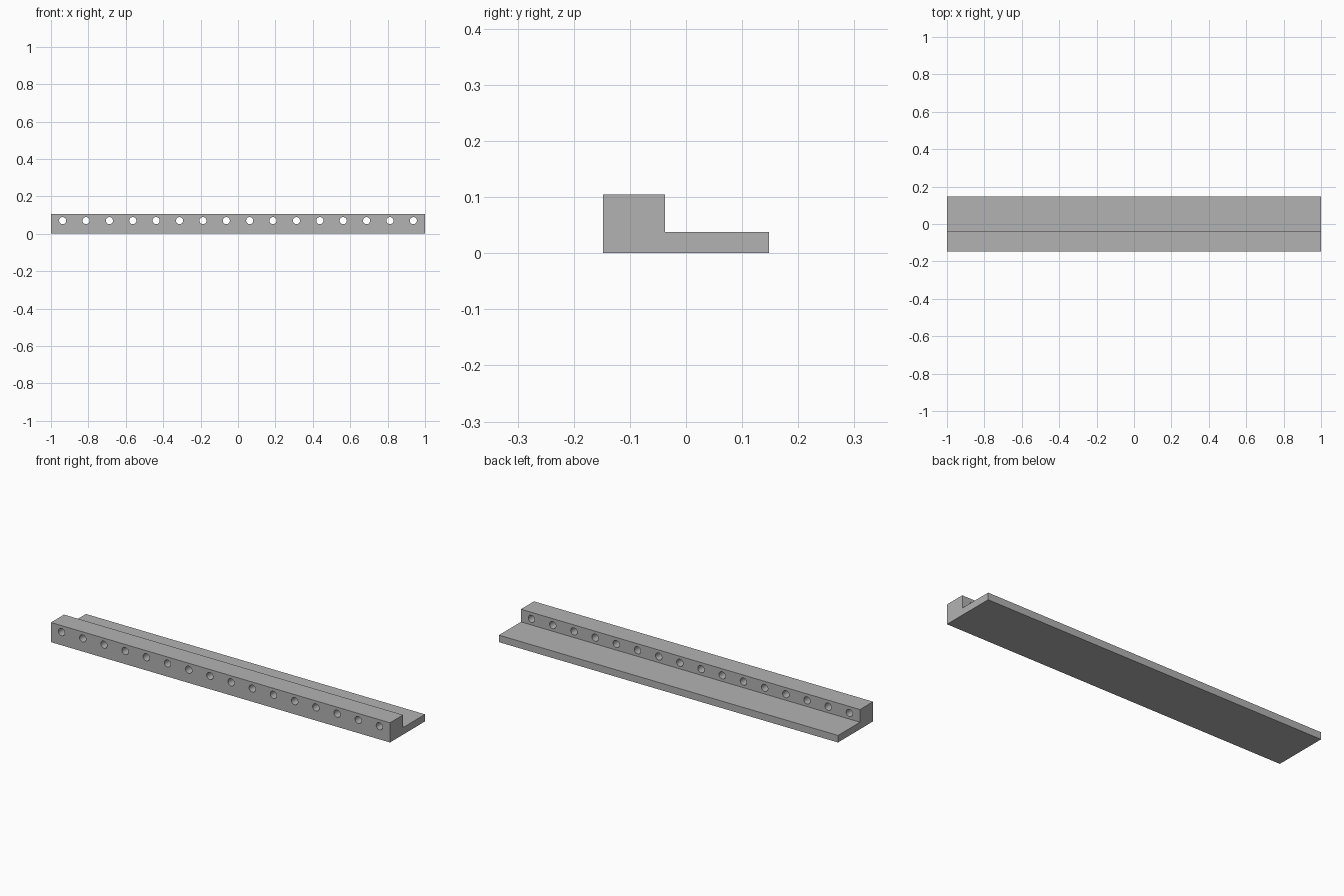
import bpy
import bmesh
import math
from mathutils import Matrix, Vector

default_cube = bpy.data.objects.get("Cube")
if default_cube:
    bpy.data.objects.remove(default_cube, do_unlink=True)

LENGTH = 2.0
FRONT, STEP, BACK = -0.1475, -0.0375, 0.1475
RAIL_TOP, LEDGE_TOP = 0.105, 0.0375
HOLE_COUNT, HOLE_PITCH = 16, 0.125
HOLE_Z, HOLE_RADIUS = 0.07, 0.019

grey = bpy.data.materials.new("plain grey")
grey.use_nodes = True
grey.diffuse_color = (0.448, 0.448, 0.448, 1)
grey.node_tree.nodes["Principled BSDF"].inputs["Base Color"].default_value = grey.diffuse_color


def add_object(name, bm):
    bmesh.ops.recalc_face_normals(bm, faces=bm.faces)
    mesh = bpy.data.meshes.new(name)
    bm.to_mesh(mesh)
    bm.free()
    mesh.materials.append(grey)
    obj = bpy.data.objects.new(name, mesh)
    bpy.context.collection.objects.link(obj)
    return obj


# L-shaped bar: tall rail at the front, low ledge behind
profile = [(FRONT, 0), (BACK, 0), (BACK, LEDGE_TOP),
           (STEP, LEDGE_TOP), (STEP, RAIL_TOP), (FRONT, RAIL_TOP)]
bm = bmesh.new()
end = bm.faces.new([bm.verts.new((-LENGTH / 2, y, z)) for y, z in profile])
side = bmesh.ops.extrude_face_region(bm, geom=[end], use_keep_orig=True)
bmesh.ops.translate(bm, vec=Vector((LENGTH, 0, 0)),
                    verts=[v for v in side["geom"] if isinstance(v, bmesh.types.BMVert)])
bar = add_object("stepped_bar", bm)

# Row of cylinders that drill through the rail
bm = bmesh.new()
for i in range(HOLE_COUNT):
    x = (i - (HOLE_COUNT - 1) / 2) * HOLE_PITCH
    place = Matrix.Translation((x, (FRONT + STEP) / 2, HOLE_Z)) @ Matrix.Rotation(math.pi / 2, 4, "X")
    bmesh.ops.create_cone(bm, cap_ends=True, segments=32, radius1=HOLE_RADIUS,
                          radius2=HOLE_RADIUS, depth=0.2, matrix=place)
cutter = add_object("hole_cutter", bm)
cutter.hide_render = True

# Drill the holes, then discard the cutter
drill = bar.modifiers.new("drilled_holes", "BOOLEAN")
drill.operation = "DIFFERENCE"
drill.solver = "EXACT"
drill.object = cutter
bpy.ops.object.select_all(action="DESELECT")
bar.select_set(True)
bpy.context.view_layer.objects.active = bar
bpy.ops.object.modifier_apply(modifier=drill.name)
bpy.data.objects.remove(cutter, do_unlink=True)
bpy.ops.object.shade_smooth_by_angle(angle=math.radians(30))
